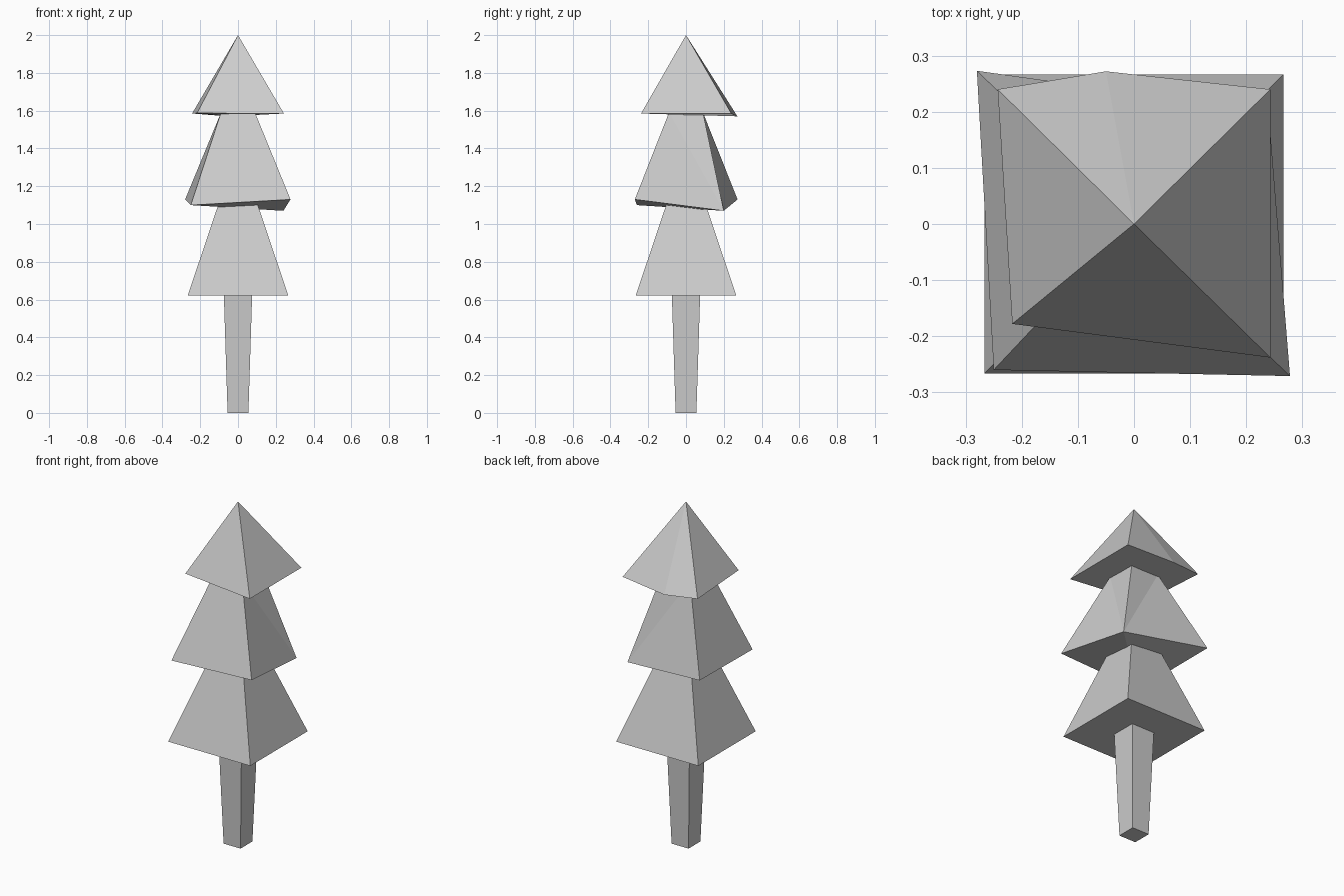
import bpy
import bmesh

if "Cube" in bpy.data.objects:
    bpy.data.objects.remove(bpy.data.objects["Cube"])


def square(half, z):
    return [(-half, -half, z), (half, -half, z), (half, half, z), (-half, half, z)]


def frustum(name, base, top, fan_corner=None):
    """Closed four-sided block; uneven walls beside fan_corner are split from it."""
    bm = bmesh.new()
    low = [bm.verts.new(p) for p in base]
    high = [bm.verts.new(p) for p in top]
    bm.faces.new(high)
    n = len(low)
    for i in range(n):
        j = (i + 1) % n
        if fan_corner == i:
            bm.faces.new((low[i], low[j], high[j]))
            bm.faces.new((low[i], high[j], high[i]))
        elif fan_corner == j:
            bm.faces.new((low[i], low[j], high[i]))
            bm.faces.new((low[j], high[j], high[i]))
        else:
            bm.faces.new((low[i], low[j], high[j], high[i]))
    if fan_corner is None:
        bm.faces.new(low[::-1])
    else:
        a, b, c, d = low[fan_corner:] + low[:fan_corner]
        bm.faces.new((a, c, b))
        bm.faces.new((a, d, c))
    return finish(name, bm)


def pyramid(name, base, apex):
    bm = bmesh.new()
    low = [bm.verts.new(p) for p in base]
    tip = bm.verts.new(apex)
    for i in range(len(low)):
        bm.faces.new((low[i], low[(i + 1) % len(low)], tip))
    bm.faces.new(low[::-1])
    return finish(name, bm)


def finish(name, bm):
    bmesh.ops.recalc_face_normals(bm, faces=bm.faces[:])
    mesh = bpy.data.meshes.new(name)
    bm.to_mesh(mesh)
    bm.free()
    obj = bpy.data.objects.new(name, mesh)
    bpy.context.collection.objects.link(obj)
    return obj


# Trunk, widening slightly upwards
frustum("trunk", square(0.055, 0), square(0.075, 0.63))

# Lower branches, an even tapered block
frustum("lower_branches", square(0.266, 0.622), square(0.095, 1.13))

# Middle branches, with one corner drooping
frustum("middle_branches",
        [(-0.25, -0.26, 1.10), (0.278, -0.271, 1.13),
         (0.24, 0.20, 1.07), (-0.28, 0.273, 1.13)],
        square(0.09, 1.59), fan_corner=2)

# Top branches, a pyramid with an extra low point at the back
pyramid("top_branches",
        [(-0.217, -0.178, 1.587), (0.243, -0.238, 1.585), (0.243, 0.24, 1.585),
         (-0.05, 0.272, 1.57), (-0.243, 0.24, 1.585)],
        (0, 0, 2))
